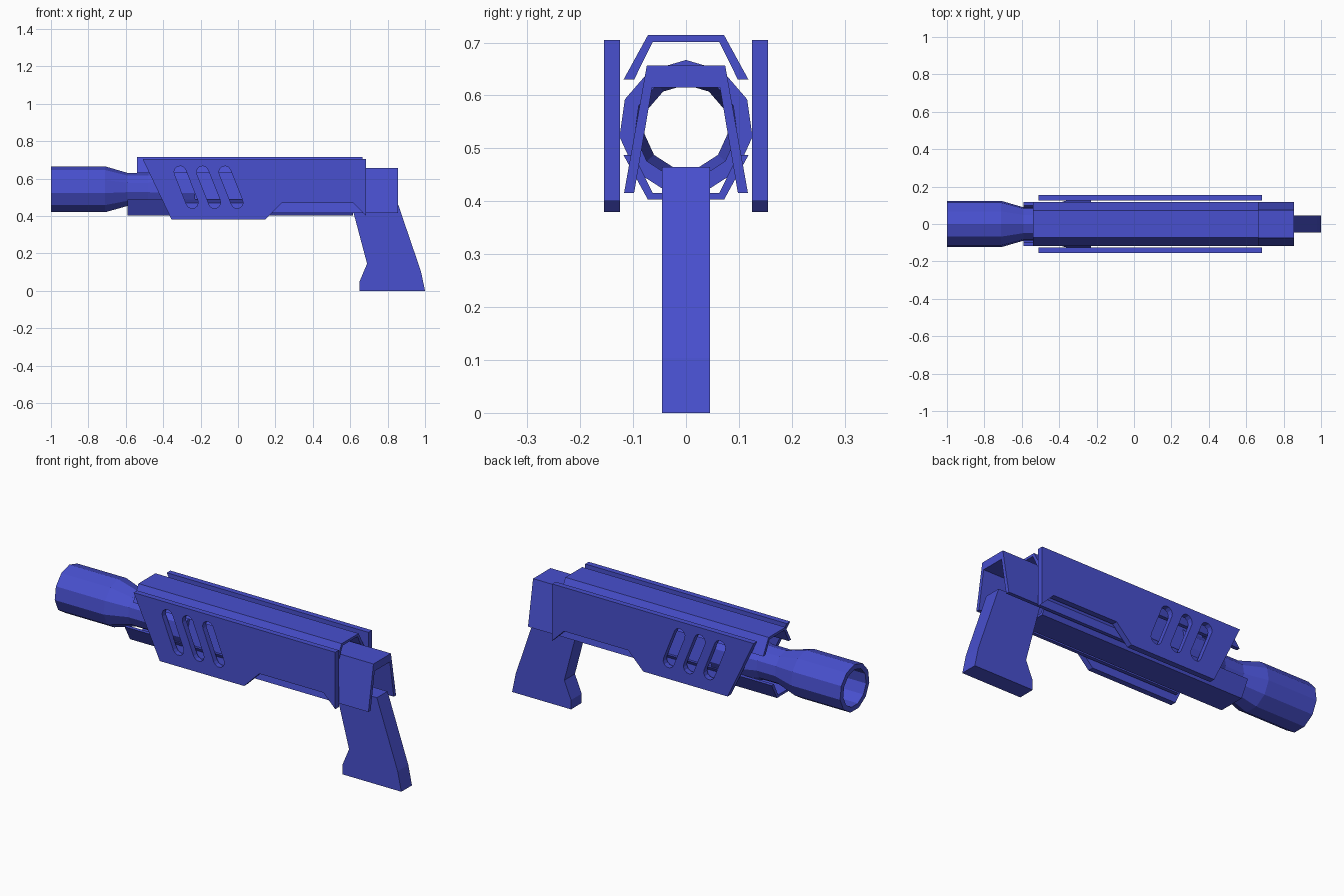
import bpy, bmesh, math
from mathutils import Matrix, Vector

cube = bpy.data.objects.get("Cube")
if cube:
    bpy.data.objects.remove(cube, do_unlink=True)

blue = bpy.data.materials.new("cobalt_blue")
blue.use_nodes = True
colour = (0.065, 0.08, 0.62, 1)
blue.diffuse_color = colour
blue.node_tree.nodes["Principled BSDF"].inputs["Base Color"].default_value = colour

# Columns are the world directions of the profile's own x, y and depth
SIDE = Matrix(((1, 0, 0), (0, 0, -1), (0, 1, 0))).to_4x4()
CROSS = Matrix(((0, 0, 1), (1, 0, 0), (0, 1, 0))).to_4x4()


def add_object(name, mesh):
    bm = bmesh.new()
    bm.from_mesh(mesh)
    bmesh.ops.remove_doubles(bm, verts=bm.verts, dist=0.0001)
    bmesh.ops.recalc_face_normals(bm, faces=bm.faces)
    for face in bm.faces:
        face.smooth = False
    bm.to_mesh(mesh)
    bm.free()
    mesh.name = name
    mesh.materials.clear()
    mesh.materials.append(blue)
    obj = bpy.data.objects.new(name, mesh)
    bpy.context.collection.objects.link(obj)
    return obj


def extrude_profile(name, loops, start, end, axes):
    """Fill closed loops (later loops are holes) and extrude between two depths."""
    curve = bpy.data.curves.new(name, "CURVE")
    curve.dimensions = "2D"
    curve.fill_mode = "BOTH"
    curve.extrude = (end - start) / 2
    for loop in loops:
        spline = curve.splines.new("POLY")
        spline.points.add(len(loop) - 1)
        for point, (u, v) in zip(spline.points, loop):
            point.co = (u, v, 0, 1)
        spline.use_cyclic_u = True
    temp = bpy.data.objects.new(name + "_profile", curve)
    bpy.context.collection.objects.link(temp)
    bpy.context.view_layer.update()
    graph = bpy.context.evaluated_depsgraph_get()
    mesh = bpy.data.meshes.new_from_object(temp.evaluated_get(graph))
    bpy.data.objects.remove(temp, do_unlink=True)
    bpy.data.curves.remove(curve)
    mesh.transform(axes @ Matrix.Translation((0, 0, (start + end) / 2)))
    return add_object(name, mesh)


def mirrored(half):
    return half + [(-u, v) for u, v in reversed(half)]


def slot(top, bottom, radius, steps=6):
    """Rounded slot outline between two centres."""
    top, bottom = Vector(top), Vector(bottom)
    d = top - bottom
    base = math.atan2(d.y, d.x) - math.pi / 2
    points = []
    for centre, offset in ((top, 0), (bottom, math.pi)):
        for i in range(steps + 1):
            a = base + offset + math.pi * i / steps
            points.append((centre.x + radius * math.cos(a),
                           centre.y + radius * math.sin(a)))
    return points


def lathe_tube(name, section, sides, height):
    """Revolve a closed (x, radius) section about a lengthwise axis."""
    bm = bmesh.new()
    rings = []
    for i in range(sides):
        a = math.pi / 2 + math.tau * i / sides
        rings.append([bm.verts.new((x, r * math.cos(a), height + r * math.sin(a)))
                      for x, r in section])
    n = len(section)
    for i in range(sides):
        a, b = rings[i], rings[(i + 1) % sides]
        for j in range(n):
            k = (j + 1) % n
            bm.faces.new((a[j], a[k], b[k], b[j]))
    mesh = bpy.data.meshes.new(name)
    bm.to_mesh(mesh)
    bm.free()
    return add_object(name, mesh)


# Hollow barrel with a flared muzzle and a flared rear end
outer = [(-1, 0.125), (-0.71, 0.125), (-0.59, 0.09),
         (-0.48, 0.09), (-0.36, 0.127), (-0.23, 0.127)]
inner = [(-0.23, 0.098), (-0.36, 0.098), (-0.48, 0.08),
         (-0.59, 0.08), (-0.71, 0.098), (-1, 0.098)]
lathe_tube("barrel", outer + inner, 11, 0.54)

# Inner housing: an upside-down channel open at the rear and below
housing = mirrored([(0.064, 0.615), (0.098, 0.416), (0.117, 0.416), (0.074, 0.657)])
housing = [(0.064, 0.615), (0.098, 0.416), (0.117, 0.416), (0.074, 0.657),
           (-0.074, 0.657), (-0.117, 0.416), (-0.098, 0.416), (-0.064, 0.615)]
extrude_profile("housing", [housing], -0.35, 0.855, CROSS)

# Bent top rail, and the same section flipped as the lower rail
rail = mirrored([(0.063, 0.701), (0.098, 0.63), (0.118, 0.63), (0.072, 0.714)])
extrude_profile("top_rail", [rail], -0.54, 0.665, CROSS)
lower = [(u, 1.117 - v) for u, v in rail]
extrude_profile("lower_rail", [lower], -0.59, 0.615, CROSS)

# Side plates with three slanted slots
outline = [(-0.51, 0.705), (0.685, 0.705), (0.685, 0.4), (0.615, 0.47),
           (0.235, 0.47), (0.145, 0.38), (-0.355, 0.38)]
slots = [slot((x, 0.635), (x + 0.065, 0.472), 0.032) for x in (-0.31, -0.19, -0.07)]
extrude_profile("right_side_plate", [outline] + slots, 0.125, 0.155, SIDE)
extrude_profile("left_side_plate", [outline] + slots, -0.155, -0.125, SIDE)

# Grip
grip = [(0.65, 0), (1, 0), (0.978, 0.104), (0.855, 0.465),
        (0.605, 0.465), (0.69, 0.145), (0.65, 0.05)]
extrude_profile("grip", [grip], -0.045, 0.045, SIDE)
